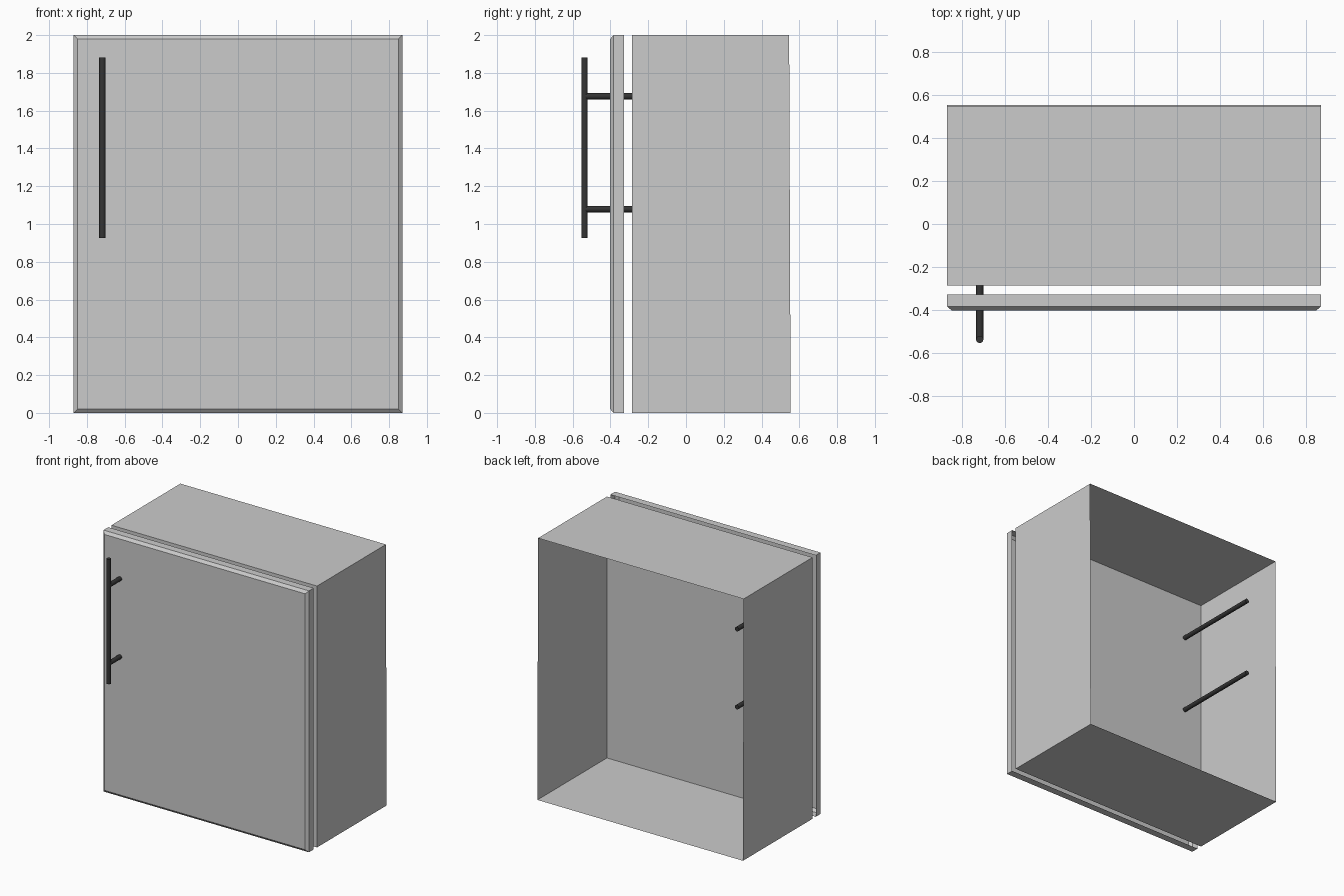
import bpy, bmesh
from math import pi

if "Cube" in bpy.data.objects:
    bpy.data.objects.remove(bpy.data.objects["Cube"])

W, H = 0.87, 2.0  # half width, height


def shell(name, rings):
    """Rectangular shell, closed at the front and open at the back.
    Each ring is (inset, y at bottom, y at top)."""
    bm = bmesh.new()
    loops = []
    for inset, yb, yt in rings:
        w = W - inset
        loops.append([bm.verts.new(p) for p in (
            (-w, yb, inset), (w, yb, inset),
            (w, yt, H - inset), (-w, yt, H - inset))])
    bm.faces.new(loops[0])
    for a, b in zip(loops, loops[1:]):
        for i in range(4):
            j = (i + 1) % 4
            bm.faces.new((a[j], a[i], b[i], b[j]))
    mesh = bpy.data.meshes.new(name)
    bm.to_mesh(mesh)
    bm.free()
    obj = bpy.data.objects.new(name, mesh)
    bpy.context.collection.objects.link(obj)
    return obj


black = bpy.data.materials.new("dark_metal")
black.diffuse_color = (0.035, 0.035, 0.035, 1)
black.use_nodes = True
black.node_tree.nodes["Principled BSDF"].inputs["Base Color"].default_value = black.diffuse_color


def rod(name, loc, length, rot=(0, 0, 0)):
    bpy.ops.mesh.primitive_cylinder_add(
        vertices=24, radius=0.0168, depth=length, location=loc, rotation=rot)
    obj = bpy.context.object
    obj.name = name
    obj.data.materials.append(black)
    bpy.ops.object.shade_smooth_by_angle()


# Cabinet body, back edge leaning very slightly
shell("cabinet_body", [(0, -0.287, -0.287), (0, 0.554, 0.546)])

# Door with chamfered front edge and hollow back
shell("door", [(0.021, -0.402, -0.402), (0, -0.384, -0.384), (0, -0.327, -0.327)])

# Handle bar and the two long posts running through the door into the body
HX, HY, BACK = -0.718, -0.537, 0.41
rod("handle_bar", (HX, HY, 1.404), 0.954)
for name, z in (("handle_post_lower", 1.079), ("handle_post_upper", 1.676)):
    rod(name, (HX, (HY + BACK) / 2, z), BACK - HY, (pi / 2, 0, 0))
